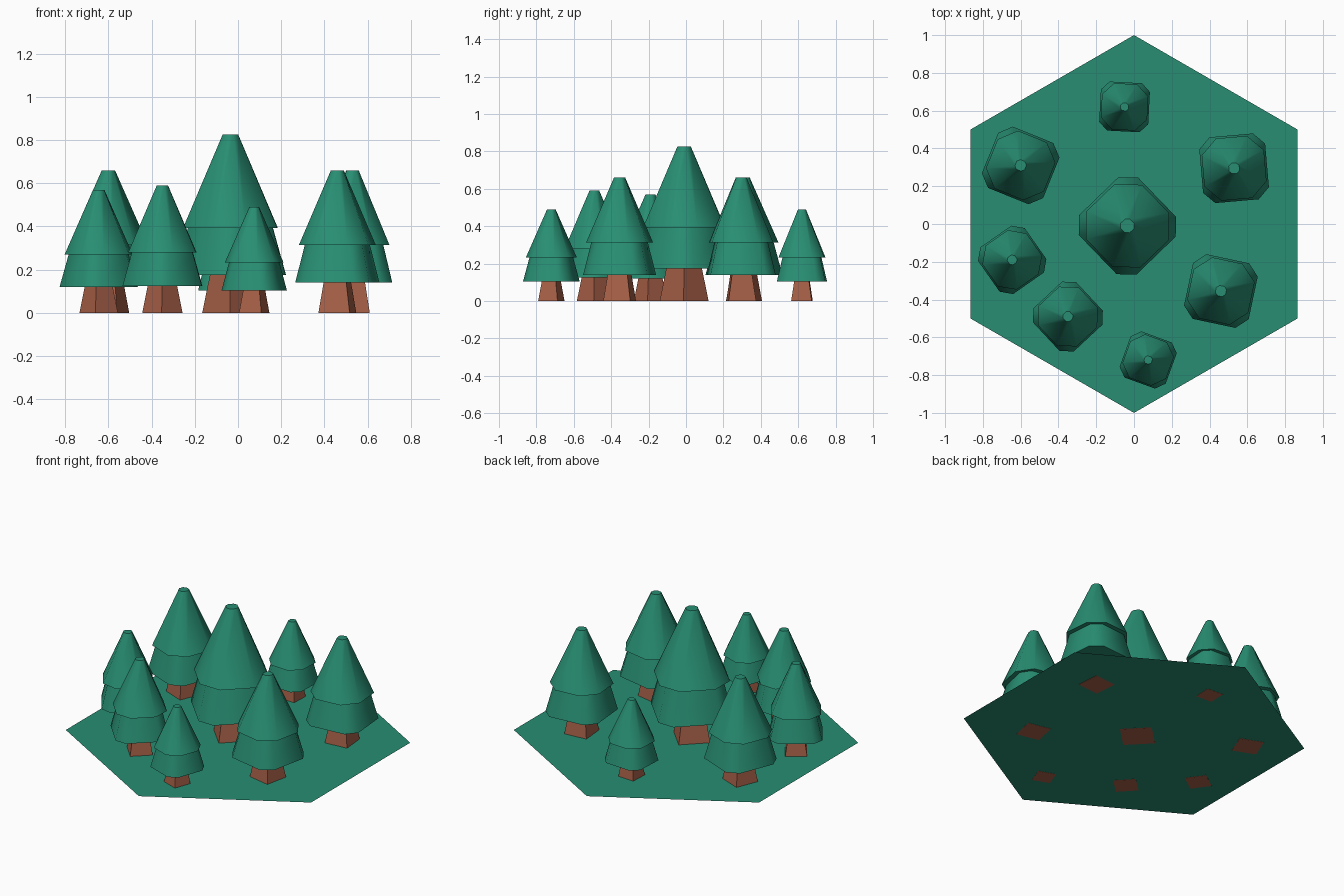
import bpy, bmesh
from math import cos, sin, radians
from mathutils import Matrix

cube = bpy.data.objects.get("Cube")
if cube:
    bpy.data.objects.remove(cube, do_unlink=True)


def make_material(name, rgb):
    mat = bpy.data.materials.new(name)
    mat.use_nodes = True
    color = (*rgb, 1.0)
    mat.diffuse_color = color
    bsdf = next(n for n in mat.node_tree.nodes if n.type == 'BSDF_PRINCIPLED')
    bsdf.inputs["Base Color"].default_value = color
    return mat


green = make_material("forest green", (0.021, 0.27, 0.168))
brown = make_material("bark brown", (0.38, 0.115, 0.063))


def chamfered_square(side, edge):
    """Eight points: a square of half width `side` with its corners cut."""
    ring = [(side, -edge), (side, edge)]
    return [(x * c - y * s, x * s + y * c)
            for c, s in ((1, 0), (0, 1), (-1, 0), (0, -1)) for x, y in ring]


def square(side):
    return [(side, -side), (side, side), (-side, side), (-side, -side)]


def loft(name, sections, mat, place=Matrix(), smooth=False):
    """Closed solid through a list of (outline, height) sections."""
    bm = bmesh.new()
    rings = [[bm.verts.new((x, y, z)) for x, y in outline] for outline, z in sections]
    for low, high in zip(rings, rings[1:]):
        n = len(low)
        for i in range(n):
            j = (i + 1) % n
            bm.faces.new((low[i], low[j], high[j], high[i]))
    if len(rings) > 1:
        bm.faces.new(rings[0][::-1])
    bm.faces.new(rings[-1])
    bm.transform(place)
    mesh = bpy.data.meshes.new(name)
    bm.to_mesh(mesh)
    bm.free()
    mesh.materials.append(mat)
    obj = bpy.data.objects.new(name, mesh)
    bpy.context.collection.objects.link(obj)
    if smooth:
        bpy.ops.object.select_all(action='DESELECT')
        obj.select_set(True)
        bpy.context.view_layer.objects.active = obj
        bpy.ops.object.shade_smooth_by_angle(angle=radians(50))
    return obj


def tree(number, x, y, height, turn):
    """Unit-height tree, scaled, turned and set in place."""
    place = (Matrix.Translation((x, y, 0)) @ Matrix.Rotation(radians(turn), 4, 'Z')
             @ Matrix.Scale(height, 4))
    loft(f"trunk_{number}", [(square(0.112), 0), (square(0.076), 0.25)], brown, place)
    loft(f"lower_branches_{number}",
         [(chamfered_square(0.265, 0.175), 0.212),
          (chamfered_square(0.205, 0.13), 0.48)], green, place, True)
    loft(f"upper_branches_{number}",
         [(chamfered_square(0.25, 0.125), 0.475),
          (chamfered_square(0.042, 0.02), 1.0)], green, place, True)


# Hexagonal ground sheet, just above the trunk bases
hexagon = [(cos(radians(a)), sin(radians(a))) for a in range(30, 390, 60)]
loft("ground", [(hexagon, 0.001)], green)

# Trees: x, y, height, turn in degrees
trees = [
    (-0.035, -0.01, 0.825, 44),
    (-0.60, 0.31, 0.66, -22),
    (0.53, 0.295, 0.66, 5),
    (-0.05, 0.62, 0.49, -3),
    (-0.645, -0.19, 0.57, 35),
    (-0.35, -0.49, 0.59, 43),
    (0.46, -0.355, 0.66, -12),
    (0.075, -0.72, 0.49, -20),
]
for number, spec in enumerate(trees, 1):
    tree(number, *spec)
